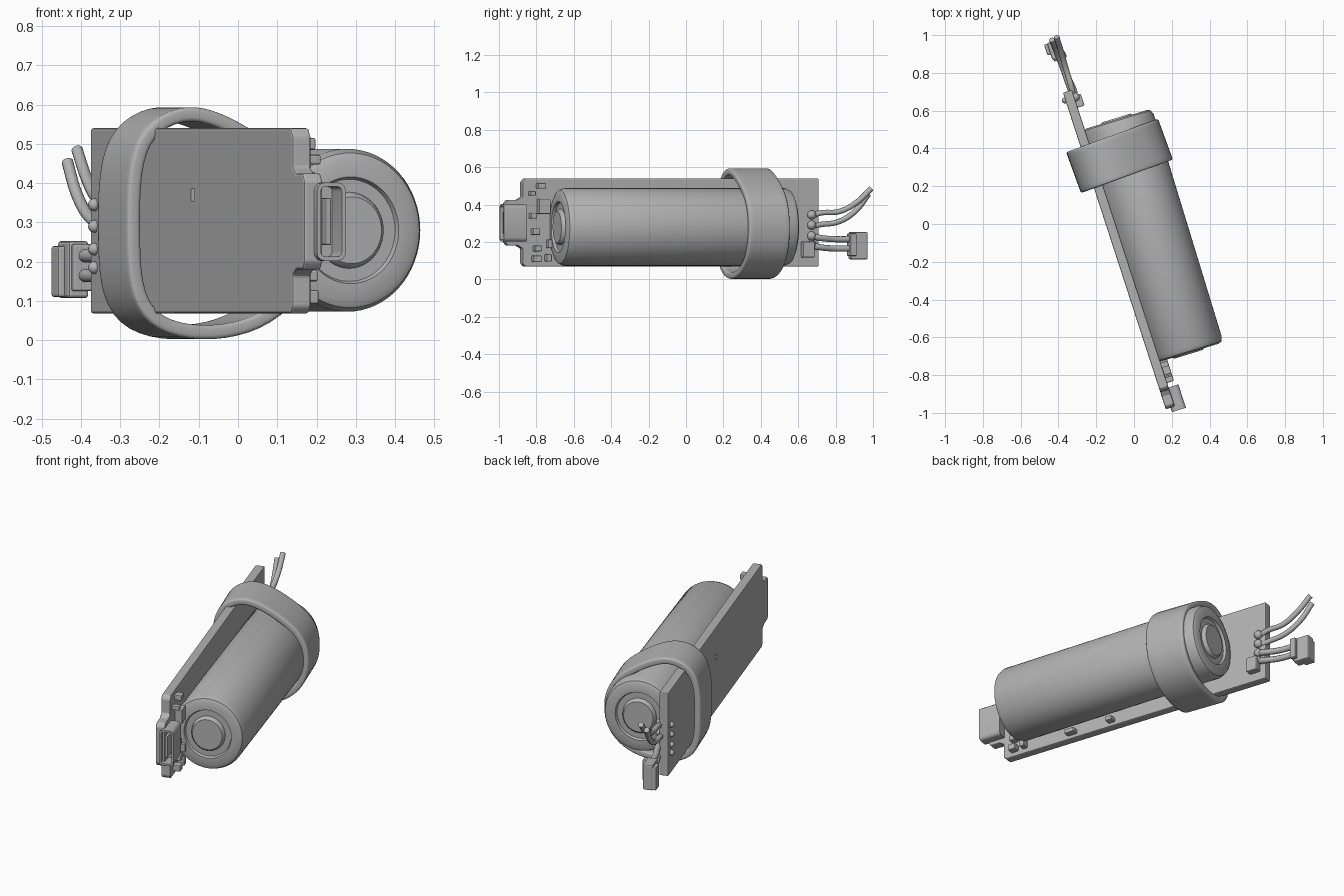
import bpy, bmesh
from math import radians, cos, sin, pi
from mathutils import Vector, Matrix

cube = bpy.data.objects.get("Cube")
if cube:
    bpy.data.objects.remove(cube, do_unlink=True)

grey = bpy.data.materials.new("plain_grey")
grey.use_nodes = True
grey.diffuse_color = (0.45, 0.45, 0.45, 1)
grey.node_tree.nodes["Principled BSDF"].inputs["Base Color"].default_value = grey.diffuse_color

BOARD_TURN, CELL_TURN, STRAP_TURN = 18, 17, 20


def add(name, bm, turn=BOARD_TURN, bevel=0, segments=2):
    """Turn a bmesh into an object rotated about the vertical axis."""
    bmesh.ops.recalc_face_normals(bm, faces=bm.faces)
    mesh = bpy.data.meshes.new(name)
    bm.to_mesh(mesh)
    bm.free()
    ob = bpy.data.objects.new(name, mesh)
    bpy.context.collection.objects.link(ob)
    ob.rotation_euler.z = radians(turn)
    mesh.materials.append(grey)
    if bevel:
        mod = ob.modifiers.new("rounded_edges", "BEVEL")
        mod.width, mod.segments, mod.limit_method = bevel, segments, "ANGLE"
    return ob


def smooth(ob, angle=35):
    bpy.ops.object.select_all(action="DESELECT")
    ob.select_set(True)
    bpy.context.view_layer.objects.active = ob
    bpy.ops.object.shade_smooth_by_angle(angle=radians(angle))


def box_mesh(center, size):
    bm = bmesh.new()
    bmesh.ops.create_cube(bm, size=1, matrix=Matrix.Translation(center) @ Matrix.Diagonal((*size, 1)))
    return bm


def box(name, center, size, bevel=0.008, turn=BOARD_TURN):
    return add(name, box_mesh(center, size), turn, bevel)


# Battery cell: one profile of (radius, length), spun around its long axis
end = [(0, .007), (.085, .007), (.093, 0), (.097, -.014), (.13, -.014),
       (.136, 0), (.18, 0), (.197, -.008), (.2075, -.032)]
profile = [(r, -.737 - d) for r, d in end] + [(r, .557 + d) for r, d in reversed(end)]
SIDES = 64
bm = bmesh.new()
rings = []
for r, y in profile:
    count = SIDES if r else 1
    rings.append([bm.verts.new((.075 + .94 * r * cos(2 * pi * i / SIDES), y,
                                .28 + r * sin(2 * pi * i / SIDES))) for i in range(count)])
for a, b in zip(rings, rings[1:]):
    for i in range(SIDES):
        j = (i + 1) % SIDES
        corners = [a[i % len(a)], a[j % len(a)], b[j % len(b)], b[i % len(b)]]
        bm.faces.new(list(dict.fromkeys(corners)))
smooth(add("battery_cell", bm, CELL_TURN))

# Circuit board: side outline with the connector tongue, extruded to its thickness
outline = [(.777, .068), (.777, .54), (-.872, .54), (-.888, .52), (-.888, .44), (-.915, .425),
           (-.97, .425), (-.985, .405), (-.985, .2), (-.97, .18), (-.915, .18),
           (-.888, .165), (-.888, .085), (-.872, .068)]
bm = bmesh.new()
face = bm.faces.new([bm.verts.new((-.143, y, z)) for y, z in outline])
solid = bmesh.ops.extrude_face_region(bm, geom=[face])
bmesh.ops.translate(bm, vec=(.05, 0, 0), verts=[v for v in solid["geom"] if isinstance(v, bmesh.types.BMVert)])
board = add("circuit_board", bm, BOARD_TURN, .006)

# Small pin hole in the bare side of the board
cutter = box("hole_cutter", (-.145, -.068, .37), (.03, .03, .03), 0)
cutter.hide_render = True
cutter.hide_viewport = True
cut = board.modifiers.new("pin_hole", "BOOLEAN")
cut.object, cut.solver = cutter, "EXACT"

# Charging socket with a recessed mouth and an inner contact tongue
bm = box_mesh((-.078, -.945, .302), (.078, .13, .2))
upright = [e for e in bm.edges if abs(e.verts[0].co.y - e.verts[1].co.y) > .1]
bmesh.ops.bevel(bm, geom=upright, offset=.022, segments=3, affect="EDGES", profile=.5)
bm.normal_update()
mouth = min(bm.faces, key=lambda f: f.calc_center_median().y)
bmesh.ops.inset_individual(bm, faces=[mouth], thickness=.011)
deep = bmesh.ops.extrude_discrete_faces(bm, faces=[mouth])["faces"][0]
bmesh.ops.translate(bm, vec=(0, .08, 0), verts=deep.verts)
smooth(add("charging_socket", bm))
box("socket_contact_tongue", (-.082, -.96, .302), (.016, .08, .12), .004)

# Elastic strap: a smooth closed loop round board and cell
loop = [(-.19, .28), (-.19, .43), (-.155, .535), (-.06, .582), (.02, .572), (.11, .53),
        (.225, .455), (.285, .37), (.297, .27), (.28, .165), (.205, .07), (.09, .022),
        (-.04, .016), (-.145, .05), (-.188, .14)]
bm = bmesh.new()
edges = [[bm.verts.new((x, y, z)) for x, z in loop] for y in (.25, .365, .48)]
for a, b in zip(edges, edges[1:]):
    for i in range(len(loop)):
        j = (i + 1) % len(loop)
        bm.faces.new((a[i], a[j], b[j], b[i]))
strap = add("elastic_strap", bm, STRAP_TURN)
smooth(strap, 60)
sub = strap.modifiers.new("smooth_loop", "SUBSURF")
sub.levels = sub.render_levels = 2
thick = strap.modifiers.new("thickness", "SOLIDIFY")
thick.thickness, thick.offset = .036, 0
rim = strap.modifiers.new("soft_rim", "BEVEL")
rim.width, rim.segments, rim.limit_method = .01, 3, "ANGLE"
rim.angle_limit = radians(50)


# Wires: two loose leads and two leads to the plug
def wire(name, points, radius=.015):
    curve = bpy.data.curves.new(name, "CURVE")
    curve.dimensions = "3D"
    curve.bevel_depth, curve.bevel_resolution = radius, 3
    curve.use_fill_caps = True
    spline = curve.splines.new("BEZIER")
    spline.bezier_points.add(len(points) - 1)
    for bp, co in zip(spline.bezier_points, points):
        bp.co = co
        bp.handle_left_type = bp.handle_right_type = "AUTO"
    curve.materials.append(grey)
    ob = bpy.data.objects.new(name, curve)
    bpy.context.collection.objects.link(ob)


wire("upper_loose_wire", [(-.32, .67, .34), (-.33, .72, .355), (-.36, .82, .363), (-.385, .91, .41), (-.41, .99, .485)])
wire("lower_loose_wire", [(-.32, .67, .285), (-.34, .72, .293), (-.375, .82, .31), (-.41, .91, .37), (-.435, .975, .455)])
for label, z in (("upper", .215), ("lower", .165)):
    wire(label + "_plug_wire", [(-.31, .66, z + .02), (-.32, .71, z + .008), (-.36, .79, z), (-.4, .9, z)], .017)

# Plug body with its raised latch side
box("plug_body", (-.115, 1.005, .18), (.055, .095, .145), .008)
box("plug_collar", (-.1, .965, .185), (.07, .035, .12), .006)
box("plug_latch", (-.145, 1.02, .175), (.03, .06, .13), .006)

# Solder joints where the wires meet the board
for i, z in enumerate((.345, .29, .232, .185)):
    bm = bmesh.new()
    bmesh.ops.create_uvsphere(bm, u_segments=16, v_segments=10, radius=.024,
                              matrix=Matrix.Translation((-.088, .735, z)))
    smooth(add(f"solder_joint_{i + 1}", bm), 60)
    bm = bmesh.new()
    bmesh.ops.create_uvsphere(bm, u_segments=16, v_segments=10, radius=.016,
                              matrix=Matrix.Translation((-.146, .735, z)))
    smooth(add(f"solder_tip_{i + 1}", bm), 60)

# Surface parts on the component side: position along board, height, length, width
parts = [(-.79, .5, .045, .03), (-.775, .39, .065, .08), (-.835, .34, .035, .03),
         (-.82, .255, .04, .035), (-.81, .165, .04, .03), (-.815, .11, .045, .035),
         (-.74, .19, .03, .045), (-.75, .115, .03, .04), (-.84, .46, .03, .025),
         (-.45, .1, .06, .025), (-.2, .1, .04, .025), (.71, .16, .065, .085)]
for i, (y, z, length, width) in enumerate(parts):
    box(f"surface_part_{i + 1}", (-.08, y, z), (.05, length, width), .005)
